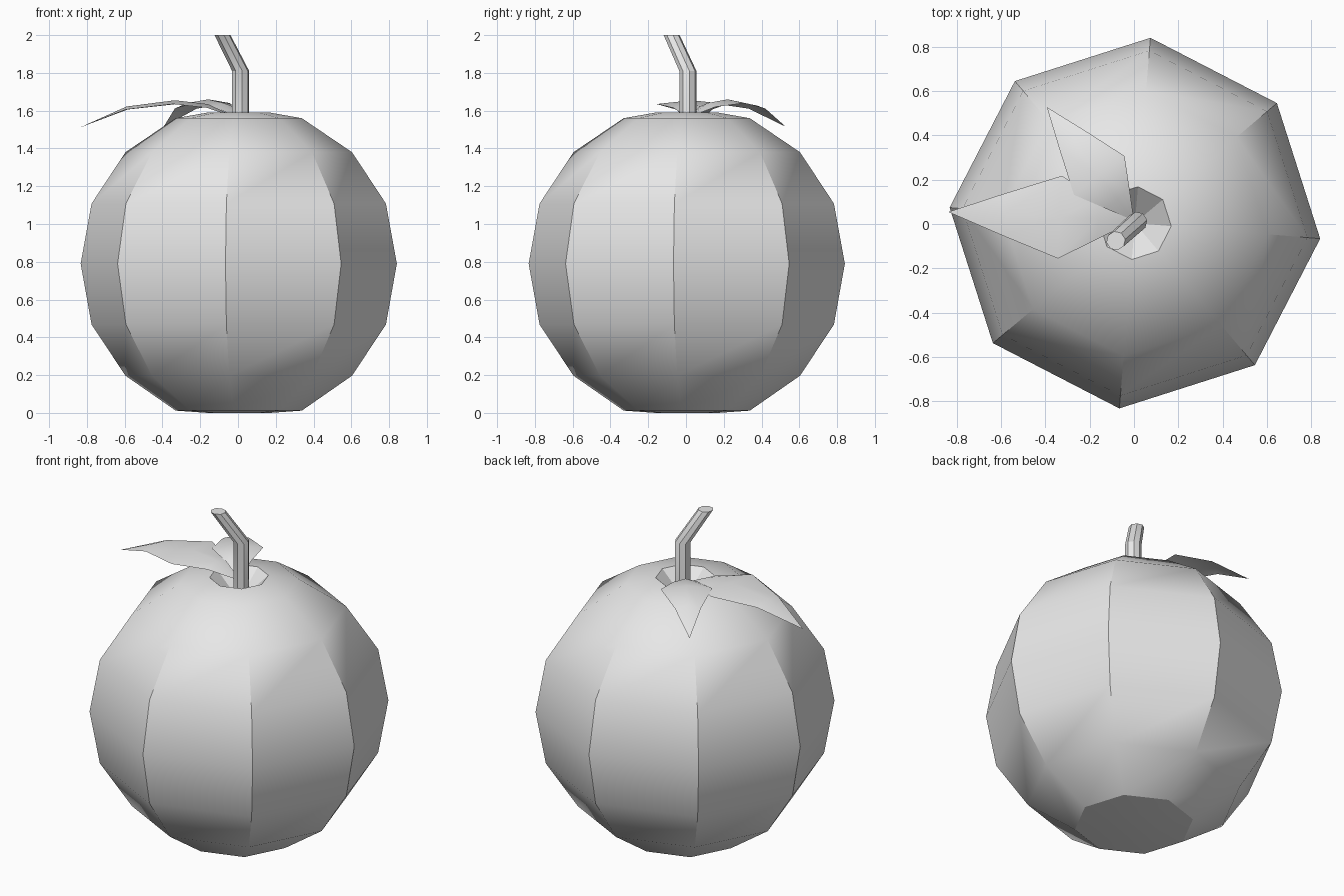
import bpy, math
from mathutils import Vector

if "Cube" in bpy.data.objects:
    bpy.data.objects.remove(bpy.data.objects["Cube"])

grey = bpy.data.materials.new("plain grey")
grey.diffuse_color = (0.8, 0.8, 0.8, 1)
grey.use_nodes = True
grey.node_tree.nodes["Principled BSDF"].inputs["Base Color"].default_value = grey.diffuse_color


def make(name, verts, faces):
    mesh = bpy.data.meshes.new(name)
    mesh.from_pydata(verts, [], faces)
    mesh.materials.append(grey)
    obj = bpy.data.objects.new(name, mesh)
    bpy.context.collection.objects.link(obj)
    bpy.ops.object.select_all(action='DESELECT')
    obj.select_set(True)
    bpy.context.view_layer.objects.active = obj
    bpy.ops.object.shade_smooth_by_angle(angle=math.radians(30))
    return obj


def loft(name, rings, n, turn):
    """Horizontal rings (x, y, z, radius) joined by quads and capped."""
    verts, faces = [], []
    for x, y, z, r in rings:
        for i in range(n):
            a = turn + math.tau * i / n
            verts.append((x + r * math.cos(a), y + r * math.sin(a), z))
    for k in range(len(rings) - 1):
        for i in range(n):
            j = (i + 1) % n
            faces.append((k * n + i, k * n + j, (k + 1) * n + j, (k + 1) * n + i))
    faces.append(tuple(reversed(range(n))))
    faces.append(tuple(range((len(rings) - 1) * n, len(rings) * n)))
    return make(name, verts, faces)


# Eight-sided fruit body with a dip at the top
profile = [(0.0, 0.165), (0.012, 0.335), (0.197, 0.602), (0.468, 0.782),
           (0.79, 0.84), (1.108, 0.782), (1.38, 0.602), (1.56, 0.335),
           (1.59, 0.165), (1.46, 0.02)]
loft("fruit", [(0.004, 0.004, z, r) for z, r in profile], 8, math.radians(-4.8))

# Bent stem
loft("stem", [(0.014, 0.01, 1.44, 0.046), (0.014, 0.01, 1.81, 0.046),
              (-0.082, -0.076, 2.0, 0.043)], 8, math.radians(10))


# Leaves: distance along, half width, rib height, edge height
def leaf(name, angle, size, base_z):
    stations = [(0.16, 0.09, 0.065, 0.045), (0.335, 0.187, 0.085, 0.065),
                (0.59, 0.095, 0.052, 0.036)]
    d = Vector((math.cos(angle), math.sin(angle), 0))
    s = Vector((-d.y, d.x, 0))
    start = Vector((0, 0.015, base_z))

    def at(along, side, up):
        return start + size * (d * along + s * side) + Vector((0, 0, up))

    verts = [at(0, 0, -0.01)]
    for t, w, rib, edge in stations:
        verts += [at(t, -w, edge), at(t, 0, rib), at(t, w, edge)]
    verts.append(at(0.84, 0, -0.06))
    faces = [(0, 1, 2), (0, 2, 3)]
    for k in (1, 4):
        faces += [(k, k + 3, k + 4, k + 1), (k + 1, k + 4, k + 5, k + 2)]
    faces += [(7, 10, 8), (8, 10, 9)]
    make(name, verts, faces)


leaf("long_leaf", math.radians(177.3), 1.0, 1.57)
leaf("short_leaf", math.radians(127.5), 0.77, 1.575)
